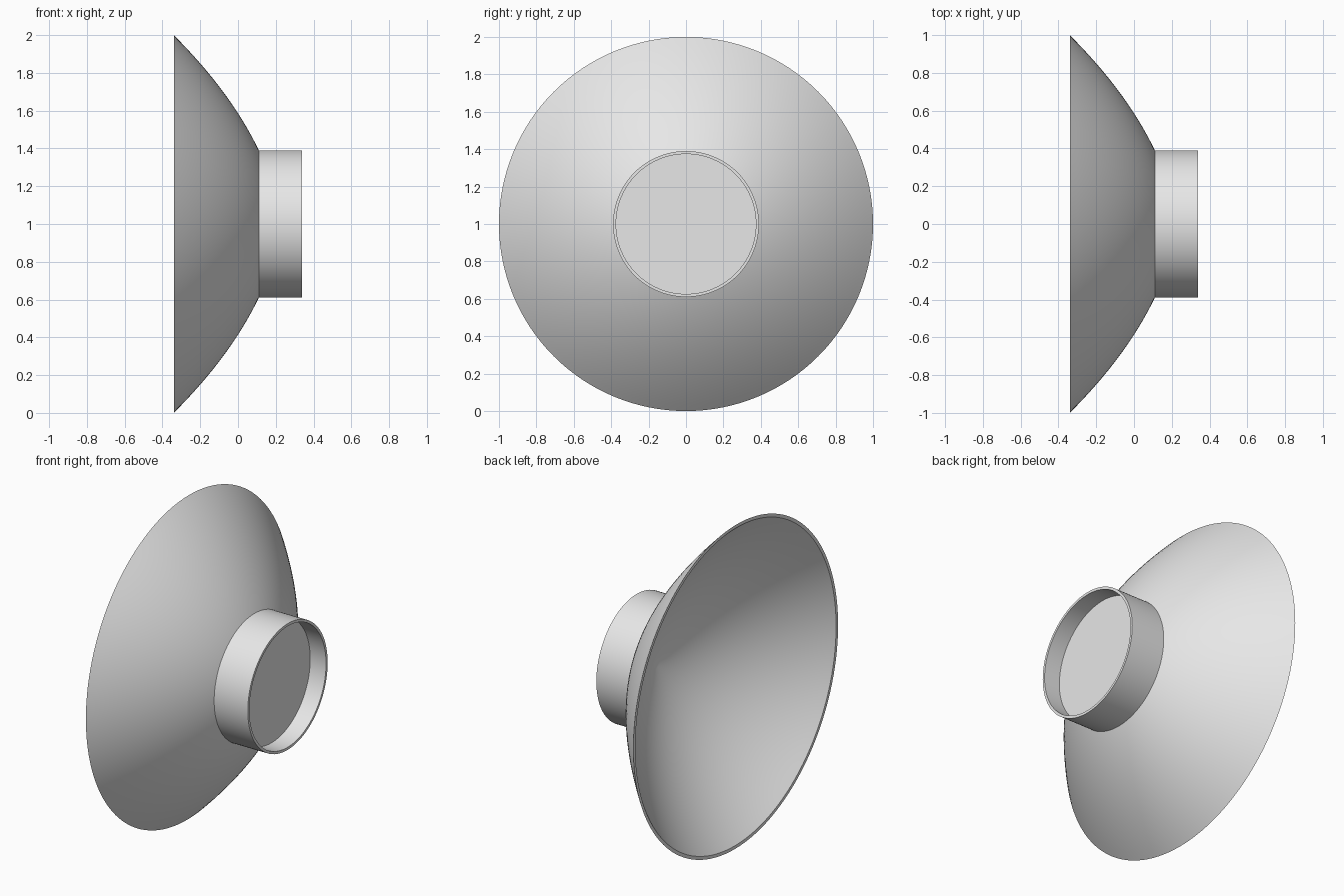
import bpy, bmesh, math
from mathutils import Matrix, Vector

cube = bpy.data.objects.get("Cube")
if cube:
    bpy.data.objects.remove(cube, do_unlink=True)

SEGMENTS = 128
CENTRE = Vector((0, 0, 1))

grey = bpy.data.materials.new("light grey")
grey.use_nodes = True
colour = (0.8, 0.8, 0.8, 1)
grey.diffuse_color = colour
grey.node_tree.nodes["Principled BSDF"].inputs["Base Color"].default_value = colour


def lathe(name, profile):
    """Turn a list of (x, radius) points about the horizontal x axis."""
    bm = bmesh.new()
    verts = [bm.verts.new((x, 0, r)) for x, r in profile]
    edges = [bm.edges.new(pair) for pair in zip(verts, verts[1:])]
    bmesh.ops.spin(bm, geom=verts + edges, cent=(0, 0, 0), axis=(1, 0, 0),
                   angle=math.tau, steps=SEGMENTS, use_merge=False)
    bmesh.ops.remove_doubles(bm, verts=bm.verts[:], dist=0.0001)
    bmesh.ops.recalc_face_normals(bm, faces=bm.faces[:])
    bmesh.ops.transform(bm, matrix=Matrix.Translation(CENTRE), verts=bm.verts[:])
    mesh = bpy.data.meshes.new(name)
    bm.to_mesh(mesh)
    bm.free()
    mesh.materials.append(grey)
    obj = bpy.data.objects.new(name, mesh)
    bpy.context.collection.objects.link(obj)
    bpy.ops.object.select_all(action='DESELECT')
    obj.select_set(True)
    bpy.context.view_layer.objects.active = obj
    bpy.ops.object.shade_smooth_by_angle(angle=math.radians(25))
    return obj


def bowl(r):
    """Position along the axis of the bowl's outer surface at radius r."""
    return 0.23 - 0.14 * r - 0.43 * r * r


# Thin-walled bowl: outer skin, flat rim, inner skin
STEPS = 28
WALL = 0.02
outer = [(bowl(i / STEPS), i / STEPS) for i in range(STEPS + 1)]
radii = [(1 - WALL) * i / STEPS for i in range(STEPS, -1, -1)]
inner = [(bowl(r) - WALL, r) for r in radii]
inner[0] = (outer[-1][0], radii[0])
lathe("dish", outer + inner)

# Short collar with a recessed flat end plate
R_OUT, R_IN, END, PLATE = 0.39, 0.374, 0.34, 0.232
lathe("collar", [(bowl(R_OUT), R_OUT), (END, R_OUT), (END, R_IN),
                 (PLATE, R_IN), (PLATE, 0)])
